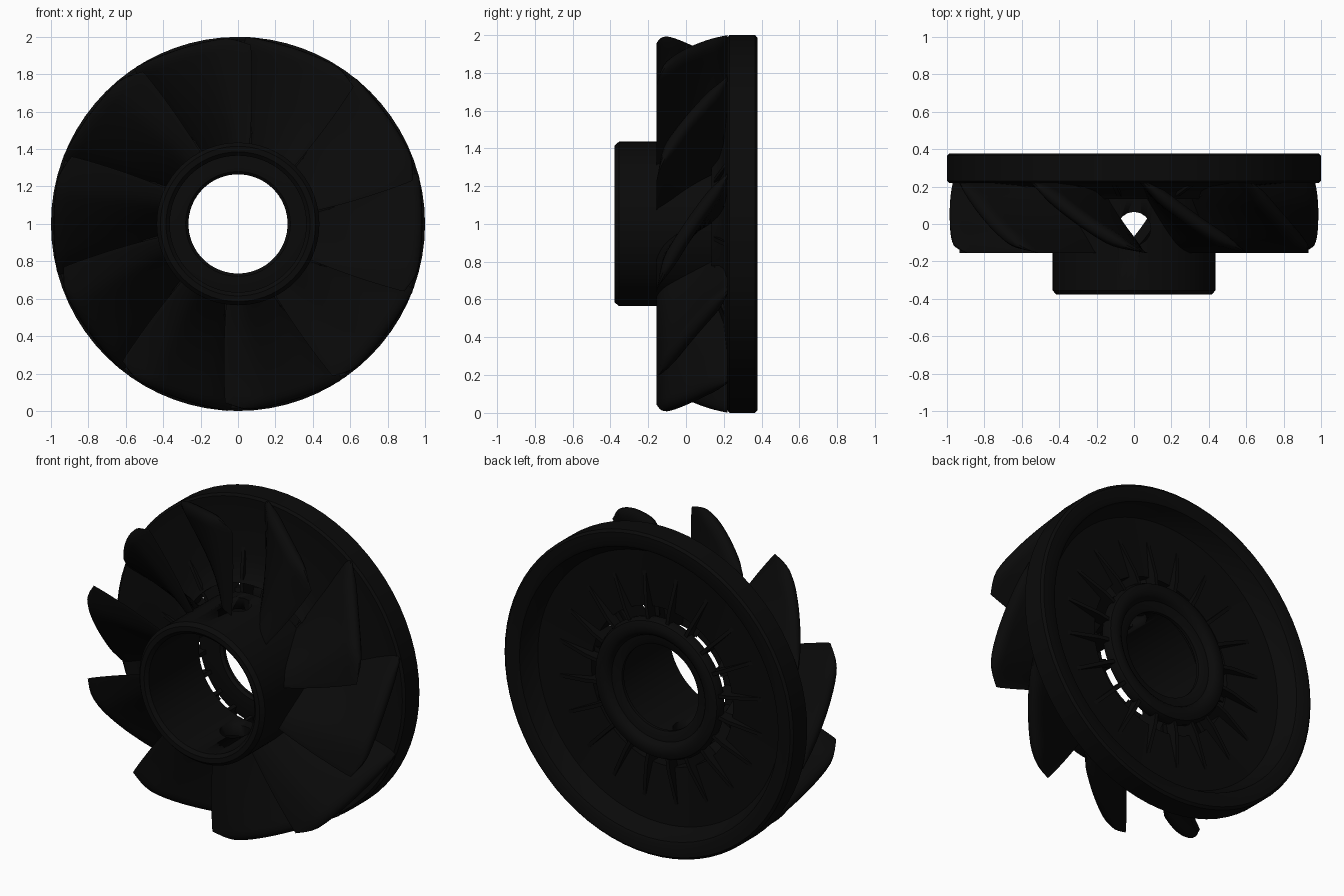
import bpy, bmesh, math
from mathutils import Vector

if "Cube" in bpy.data.objects:
    bpy.data.objects.remove(bpy.data.objects["Cube"])

mat = bpy.data.materials.new("matte black")
mat.diffuse_color = (0.003, 0.003, 0.003, 1)
mat.use_nodes = True
mat.node_tree.nodes["Principled BSDF"].inputs["Base Color"].default_value = mat.diffuse_color


def polar(r, y, deg):
    """Point on the wheel: radius, depth, angle counter-clockwise from +x."""
    a = math.radians(deg)
    return Vector((r * math.cos(a), y, 1 + r * math.sin(a)))


def finish(bm, name, angle=40):
    bmesh.ops.recalc_face_normals(bm, faces=bm.faces[:])
    me = bpy.data.meshes.new(name)
    bm.to_mesh(me)
    bm.free()
    me.materials.append(mat)
    ob = bpy.data.objects.new(name, me)
    bpy.context.collection.objects.link(ob)
    bpy.ops.object.select_all(action='DESELECT')
    ob.select_set(True)
    bpy.context.view_layer.objects.active = ob
    bpy.ops.object.shade_smooth_by_angle(angle=math.radians(angle))
    return ob


def lathe(name, profile, n=72):
    """Revolve a closed (radius, y) profile around the wheel axis."""
    bm = bmesh.new()
    rings = [[bm.verts.new(polar(r, y, 360 * i / n)) for r, y in profile] for i in range(n)]
    m = len(profile)
    for i in range(n):
        a, b = rings[i], rings[(i + 1) % n]
        for j in range(m):
            k = (j + 1) % m
            bm.faces.new((a[j], a[k], b[k], b[j]))
    return finish(bm, name)


# Back plate with thick outer rim and recessed rear face
lathe("rim_plate", [
    (0.49, 0.135), (0.53, 0.175), (0.62, 0.20), (0.86, 0.222), (0.985, 0.218), (1.0, 0.23),
    (1.0, 0.365), (0.985, 0.378), (0.915, 0.378), (0.895, 0.368), (0.87, 0.30),
    (0.84, 0.265), (0.60, 0.245), (0.49, 0.235)])

# Front hub sleeve, with a cross hole through top and bottom
hub = lathe("hub_sleeve", [
    (0.435, -0.355), (0.415, -0.378), (0.385, -0.378), (0.365, -0.36),
    (0.365, 0.135), (0.435, 0.135)])
bm = bmesh.new()
bmesh.ops.create_cone(bm, cap_ends=True, segments=16, radius1=0.09, radius2=0.09, depth=1.2)
bmesh.ops.translate(bm, verts=bm.verts[:], vec=(0, -0.025, 1))
cutter = finish(bm, "hole_cutter")
cutter.hide_render = True
mod = hub.modifiers.new("cross_hole", 'BOOLEAN')
mod.operation = 'DIFFERENCE'
mod.solver = 'EXACT'
mod.object = cutter
bpy.ops.object.select_all(action='DESELECT')
hub.select_set(True)
bpy.context.view_layer.objects.active = hub
bpy.ops.object.modifier_apply(modifier=mod.name)
bpy.data.objects.remove(cutter)

# Rear bearing ring, separated from plate and sleeve by an open slot
lathe("bearing_ring", [
    (0.265, 0.235), (0.28, 0.22), (0.40, 0.22), (0.43, 0.235), (0.435, 0.265),
    (0.42, 0.295), (0.39, 0.308), (0.355, 0.305), (0.335, 0.29), (0.325, 0.27),
    (0.285, 0.265), (0.265, 0.255)])

# Radial ribs joining ring, sleeve and plate
RIBS = 20
bm = bmesh.new()
for i in range(RIBS):
    deg = 360 * (i + 0.5) / RIBS
    side = Vector((-math.sin(math.radians(deg)), 0, math.cos(math.radians(deg)))) * 0.011
    outline = [(0.38, 0.125), (0.38, 0.28), (0.50, 0.285), (0.74, 0.25), (0.74, 0.225), (0.52, 0.15)]
    a = [bm.verts.new(polar(r, y, deg) + side) for r, y in outline]
    b = [bm.verts.new(polar(r, y, deg) - side) for r, y in outline]
    bm.faces.new(a)
    bm.faces.new(b[::-1])
    for j in range(len(outline)):
        k = (j + 1) % len(outline)
        bm.faces.new((a[j], b[j], b[k], a[k]))
finish(bm, "plate_ribs", 30)

# Twisted blades between hub and plate, with rounded front edges and tips
BLADES, NU, NV = 10, 12, 16
Y0, Y1 = -0.155, 0.22


def rounding(t, width):
    """Thickness factor falling off in a quarter circle towards an edge."""
    k = 1 - min(t / width, 1)
    return max(0.3, math.sqrt(1 - k * k))


def blade_point(u, v, start):
    tip = 1.0 - 0.015 * math.sin(math.pi * v)
    if v < 0.15:                                   # rounded front corner
        tip -= 0.04 * (1 - v / 0.15) ** 2
    r = 0.425 + (tip - 0.425) * u
    y = Y0 + (Y1 - Y0) * v
    return polar(r, y, start + 4 * u + 37 * max(v, 0) ** 0.75)


for i in range(BLADES):
    start = 82 + 360 * i / BLADES
    bm = bmesh.new()
    sides = []
    for s in (1, -1):
        grid = []
        for iu in range(NU + 1):
            u = 1 - (1 - iu / NU) ** 1.6
            row = []
            for iv in range(NV + 1):
                v = (iv / NV) ** 1.5
                p = blade_point(u, v, start)
                e = 0.02
                du = blade_point(u + e, v, start) - blade_point(u - e, v, start)
                dv = blade_point(u, min(v + e, 1), start) - blade_point(u, max(v - e, 0), start)
                nrm = du.cross(dv).normalized()
                nrm.y *= min(1, 5 * v, 5 * (1 - v))   # keep front and rear edges level
                half = (0.026 + 0.014 * u) * rounding(v, 0.14) * rounding(1 - u, 0.08)
                row.append(bm.verts.new(p + nrm * half * s))
            grid.append(row)
        sides.append(grid)
        for a in range(NU):
            for b in range(NV):
                bm.faces.new((grid[a][b], grid[a + 1][b], grid[a + 1][b + 1], grid[a][b + 1]))
    A, B = sides
    border = ([(a, 0) for a in range(NU)] + [(NU, b) for b in range(NV)] +
              [(a, NV) for a in range(NU, 0, -1)] + [(0, b) for b in range(NV, 0, -1)])
    for j, (a, b) in enumerate(border):
        c, d = border[(j + 1) % len(border)]
        bm.faces.new((A[a][b], A[c][d], B[c][d], B[a][b]))
    finish(bm, "blade_%02d" % (i + 1), 50)
